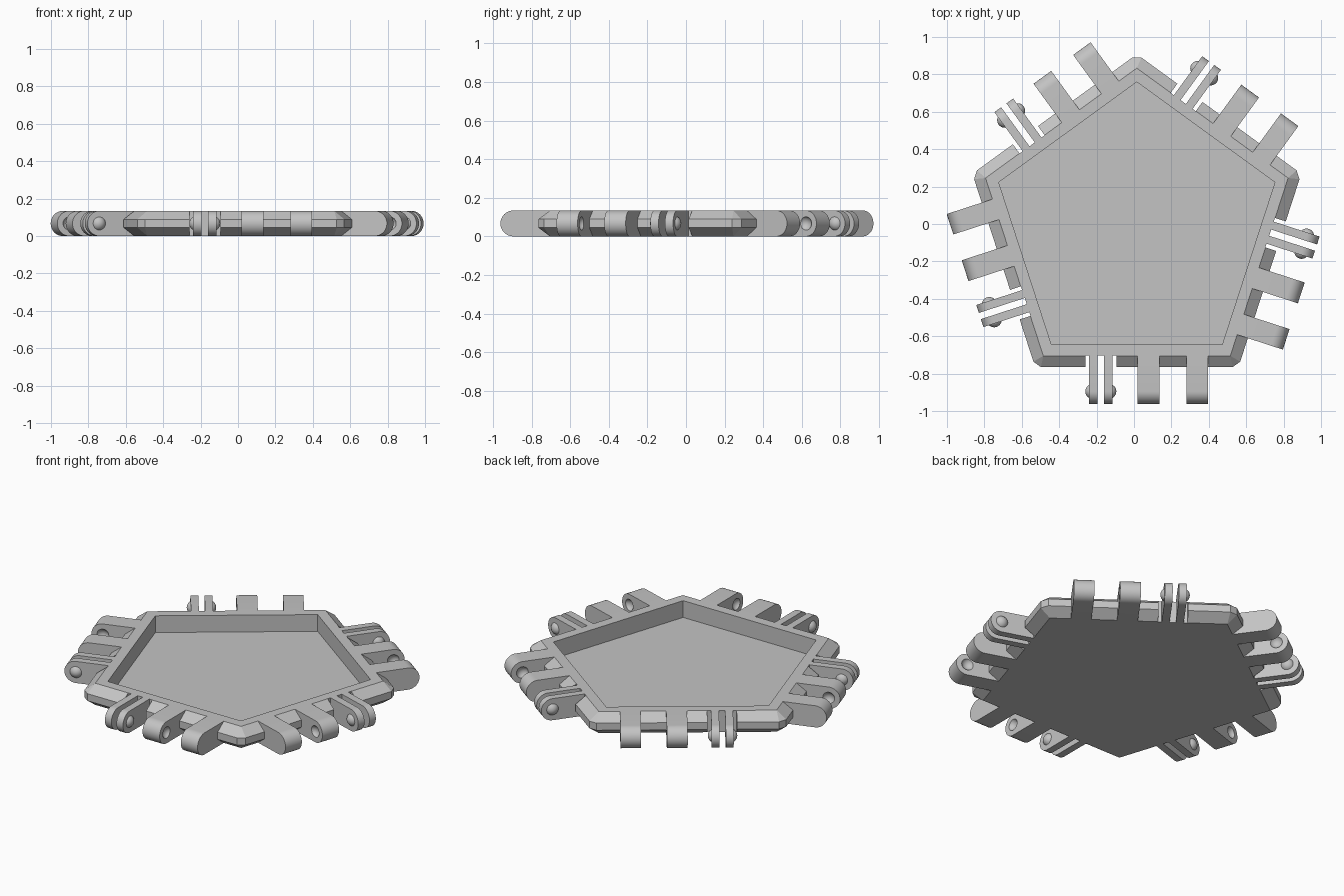
import bpy, bmesh, math
from mathutils import Matrix, Vector

if "Cube" in bpy.data.objects:
    bpy.data.objects.remove(bpy.data.objects["Cube"], do_unlink=True)

CENTRE = Vector((0.015, -0.017, 0))
HEIGHT = 0.134
AXIS = HEIGHT / 2          # hinge axis height and hinge end radius
RIM, OUTER, RECESS = 0.688, 0.748, 0.628   # distances from centre to each side
REACH = 0.945              # hinge tip distance
PIN_Y = AXIS - REACH
BALL, SINK = 0.04, 0.019   # ball radius and how deep its centre lies

grey = bpy.data.materials.new("light_grey")
grey.use_nodes = True
grey.diffuse_color = (0.55, 0.55, 0.55, 1)
grey.node_tree.nodes["Principled BSDF"].inputs["Base Color"].default_value = (0.55, 0.55, 0.55, 1)


def finish(bm, name, matrix=Matrix()):
    bmesh.ops.recalc_face_normals(bm, faces=bm.faces[:])
    mesh = bpy.data.meshes.new(name)
    bm.to_mesh(mesh)
    bm.free()
    mesh.materials.append(grey)
    ob = bpy.data.objects.new(name, mesh)
    ob.matrix_world = matrix
    bpy.context.collection.objects.link(ob)
    return ob


def carve(ob, cutters):
    """Subtract the cutters for good, then discard them."""
    for c in cutters:
        c.hide_render = True
        mod = ob.modifiers.new("cut", 'BOOLEAN')
        mod.operation, mod.solver, mod.object = 'DIFFERENCE', 'EXACT', c
    deps = bpy.context.evaluated_depsgraph_get()
    mesh = bpy.data.meshes.new_from_object(ob.evaluated_get(deps))
    ob.modifiers.clear()
    ob.data = mesh
    for c in cutters:
        bpy.data.objects.remove(c, do_unlink=True)


def smooth(ob):
    bpy.ops.object.select_all(action='DESELECT')
    ob.select_set(True)
    bpy.context.view_layer.objects.active = ob
    bpy.ops.object.shade_smooth_by_angle(angle=math.radians(30))


def ring(bm, apothem, z, trim=0.0):
    """Pentagon outline with every corner trimmed by a short cut."""
    verts = []
    for k in range(5):
        a = math.radians(90 + 72 * k)
        out = Vector((math.cos(a), math.sin(a), 0))
        side = Vector((-out.y, out.x, 0))
        corner = out * (apothem / math.cos(math.radians(36)) - trim)
        w = trim * math.tan(math.radians(54))
        for s in (-1, 1):
            verts.append(bm.verts.new(corner + side * w * s + Vector((0, 0, z))))
    return verts


def build_tray():
    bm = bmesh.new()
    rings = [ring(bm, RIM, 0), ring(bm, OUTER, 0.045, 0.018),
             ring(bm, OUTER, 0.089, 0.018), ring(bm, RIM, HEIGHT),
             ring(bm, RECESS, HEIGHT), ring(bm, RECESS, 0.03)]
    for a, b in zip(rings, rings[1:]):
        for i in range(10):
            j = (i + 1) % 10
            bm.faces.new((a[i], a[j], b[j], b[i]))
    bm.faces.new(rings[0])
    bm.faces.new(rings[-1])
    bmesh.ops.remove_doubles(bm, verts=bm.verts[:], dist=1e-4)
    return finish(bm, "tray", Matrix.Translation(CENTRE))


def block(name, x0, x1, matrix):
    bm = bmesh.new()
    bmesh.ops.create_cube(bm, size=1, matrix=Matrix.Translation(((x0 + x1) / 2, -RIM - 0.149, AXIS))
                          @ Matrix.Diagonal((abs(x1 - x0), 0.3, 0.4, 1)))
    return finish(bm, name, matrix)


def knuckle(name, x0, x1, matrix):
    """Flat tongue with a half-round tip, spanning x0 to x1."""
    profile = [(-RIM + 0.002, 0)]
    for i in range(25):
        a = -math.pi / 2 - math.pi * i / 24
        profile.append((PIN_Y + AXIS * math.cos(a), AXIS + AXIS * math.sin(a)))
    profile.append((-RIM + 0.002, HEIGHT))
    bm = bmesh.new()
    face = bm.faces.new([bm.verts.new((x0, y, z)) for y, z in profile])
    ext = bmesh.ops.extrude_face_region(bm, geom=[face])
    moved = [g for g in ext["geom"] if isinstance(g, bmesh.types.BMVert)]
    bmesh.ops.translate(bm, verts=moved, vec=(x1 - x0, 0, 0))
    return finish(bm, name, matrix)


def ball(name, x, matrix, face_x=None, side=1):
    """Ball on the hinge axis; with face_x only the cap beyond that plane is kept."""
    bm = bmesh.new()
    bmesh.ops.create_uvsphere(bm, u_segments=24, v_segments=16, radius=BALL,
                              matrix=Matrix.Translation((x, PIN_Y, AXIS)) @ Matrix.Rotation(math.pi / 2, 4, 'Y'))
    if face_x is not None:
        bmesh.ops.bisect_plane(bm, geom=bm.verts[:] + bm.edges[:] + bm.faces[:],
                               plane_co=(face_x - 0.002 * side, 0, 0),
                               plane_no=(side, 0, 0), clear_inner=True)
    return finish(bm, name, matrix)


tray = build_tray()
notches = []
TABS = (0.004, 0.121, 0.266, 0.381)      # inner pair faces hold the sockets
FIN_MID, FIN_IN, FIN_OUT = -0.1925, 0.0175, 0.062

for k in range(5):
    s = 1 if k == 0 else -1              # the front side runs the other way
    m = Matrix.Translation(CENTRE) @ Matrix.Rotation(math.radians(72 * k), 4, 'Z')
    mid = FIN_MID * s
    notches.append(block("notch_cutter", mid - 0.083, mid + 0.083, m))

    # Wide tabs with round sockets facing each other
    for n, (a, b, inner, d) in enumerate(((TABS[0], TABS[1], TABS[1], 1),
                                          (TABS[2], TABS[3], TABS[2], -1))):
        tab = knuckle(f"hinge_tab_{k}_{n}", a * s, b * s, m)
        carve(tab, [ball("socket_cutter", (inner + d * SINK) * s, m)])
        smooth(tab)

    # Thin fins with round knobs facing outward
    for n, d in enumerate((-1, 1)):
        face = mid + d * FIN_OUT
        smooth(knuckle(f"hinge_fin_{k}_{n}", mid + d * FIN_IN, face, m))
        smooth(ball(f"hinge_knob_{k}_{n}", face - d * SINK, m, face, d))

carve(tray, notches)
